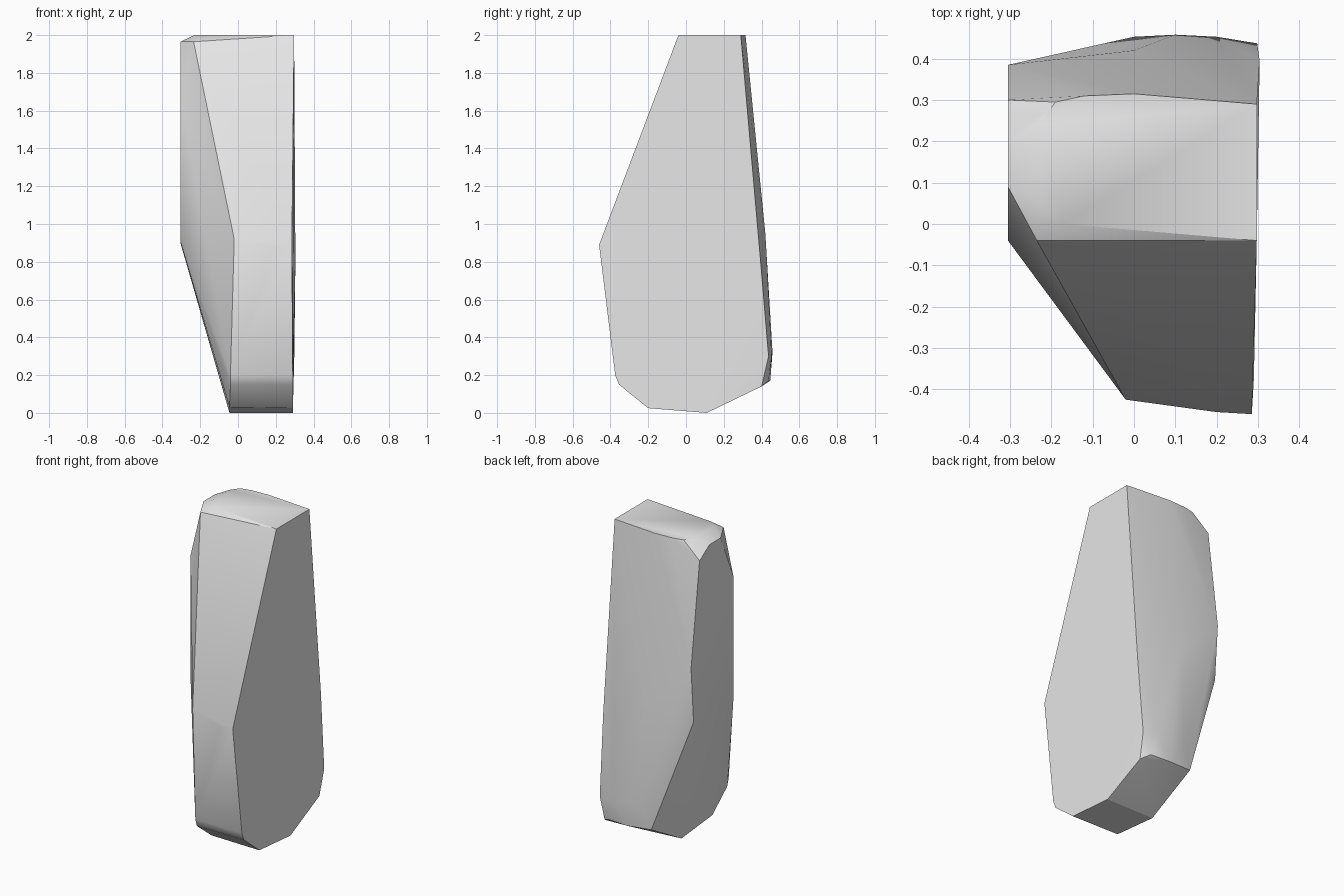
import bpy
import bmesh
import math

# Remove only the default object
default_cube = bpy.data.objects.get("Cube")
if default_cube:
    bpy.data.objects.remove(default_cube, do_unlink=True)


def make_material(name, colour):
    material = bpy.data.materials.new(name)
    material.use_nodes = True
    material.diffuse_color = colour
    shader = material.node_tree.nodes.get("Principled BSDF")
    shader.inputs["Base Color"].default_value = colour
    shader.inputs["Roughness"].default_value = 0.8
    return material


def build_hull(name, outlines, material, smooth_angle):
    """Wrap a tight convex skin around a set of corner outlines."""
    mesh = bpy.data.meshes.new(name)
    bm = bmesh.new()
    for outline in outlines:
        for corner in outline:
            bm.verts.new(corner)
    hull = bmesh.ops.convex_hull(bm, input=list(bm.verts))
    # Drop corners that ended up inside the skin
    loose = [vert for vert in bm.verts if not vert.link_faces]
    bmesh.ops.delete(bm, geom=loose, context="VERTS")
    # Merge the nearly coplanar triangles into clean facets
    bmesh.ops.dissolve_limit(bm, angle_limit=math.radians(1.5),
                             verts=list(bm.verts), edges=list(bm.edges))
    bmesh.ops.recalc_face_normals(bm, faces=list(bm.faces))
    bm.to_mesh(mesh)
    bm.free()
    mesh.materials.append(material)
    stone = bpy.data.objects.new(name, mesh)
    bpy.context.collection.objects.link(stone)
    # Soft shading within facets, hard edges between them
    bpy.ops.object.select_all(action="DESELECT")
    stone.select_set(True)
    bpy.context.view_layer.objects.active = stone
    bpy.ops.object.shade_smooth_by_angle(angle=math.radians(smooth_angle))
    return stone


# Flat face on the stone's left side, listed around its rim
flat_side = [
    (.297, -.04, 2), (.297, .29, 2), (.304, .395, .8), (.298, .437, .3),
    (.29, .4, .14), (.29, .11, 0), (.29, -.2, .025), (.29, -.355, .15),
    (.29, -.375, .2), (.285, -.46, .89),
]

# Broken side opposite, with its front chamfer and lower undercut
broken_side = [
    (-.235, -.04, 1.965), (-.305, .09, 1.965), (-.305, -.04, 1.67),
    (-.305, -.04, .91), (-.305, .36, .9), (-.305, .385, 1.25),
    (-.305, .3, 1.9), (-.305, .2, 1.965),
    (-.02, -.425, .92), (-.04, -.37, .2), (-.04, -.355, .15),
    (-.045, -.2, .03), (-.045, .11, 0), (-.058, .43, .18),
]

# Top plateau rim
plateau = [
    (-.17, 0, 2), (-.23, .05, 2), (-.23, .24, 2),
    (-.19, .295, 2), (-.12, .31, 2), (0, .315, 2),
]

# Gentle swell of the back and front
swell = [
    (0, .453, .32), (.1, .458, .32), (.2, .453, .3),
    (.1, .446, .17), (.24, .437, .17), (0, .42, .95),
    (.2, -.455, .88),
]

grey_stone = make_material("grey_stone", (.8, .8, .8, 1))
build_hull("standing_rock", [flat_side, broken_side, plateau, swell],
           grey_stone, smooth_angle=30)
